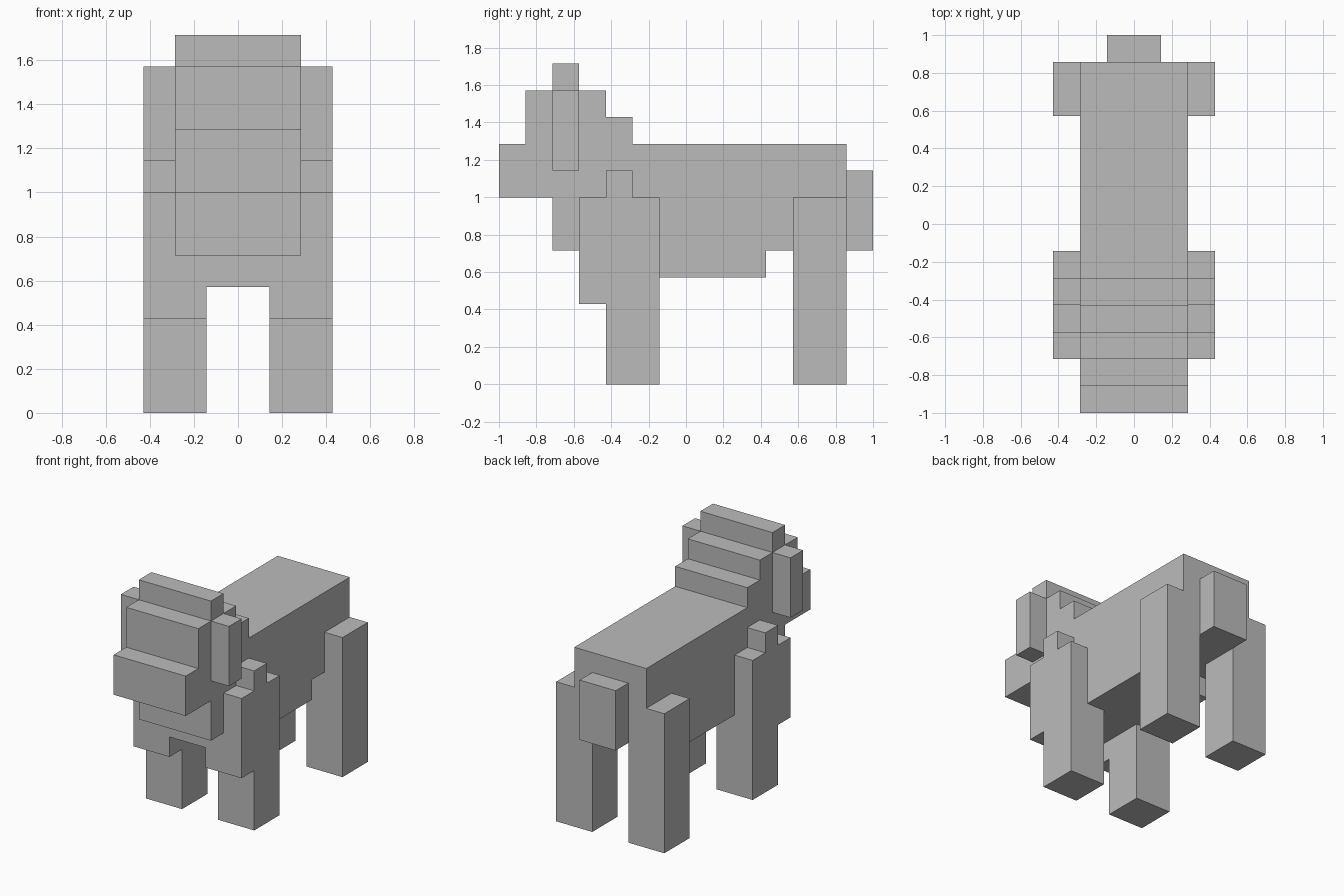
import bpy
import bmesh

if "Cube" in bpy.data.objects:
    bpy.data.objects.remove(bpy.data.objects["Cube"])

U = 1 / 7  # one block of the grid

grey = bpy.data.materials.new("plain_grey")
grey.diffuse_color = (0.5, 0.5, 0.5, 1)
grey.use_nodes = True
grey.node_tree.nodes["Principled BSDF"].inputs["Base Color"].default_value = grey.diffuse_color


def extrude_side(name, profile, x0, x1):
    """Extrude a side outline of (y, z) block positions from x0 to x1."""
    bm = bmesh.new()
    face = bm.faces.new([bm.verts.new((x0 * U, y * U, z * U)) for y, z in profile])
    out = bmesh.ops.extrude_face_region(bm, geom=[face])
    moved = [v for v in out["geom"] if isinstance(v, bmesh.types.BMVert)]
    bmesh.ops.translate(bm, verts=moved, vec=((x1 - x0) * U, 0, 0))
    bmesh.ops.recalc_face_normals(bm, faces=bm.faces)
    mesh = bpy.data.meshes.new(name)
    bm.to_mesh(mesh)
    bm.free()
    mesh.materials.append(grey)
    obj = bpy.data.objects.new(name, mesh)
    bpy.context.collection.objects.link(obj)


def pair(name, profile, x0, x1):
    extrude_side(name + "_right", profile, x0, x1)
    extrude_side(name + "_left", profile, -x1, -x0)


def rect(y0, y1, z0, z1):
    return [(y0, z0), (y1, z0), (y1, z1), (y0, z1)]


# Torso with stepped neck, head, crest and muzzle
extrude_side("torso_and_head", [
    (-7, 7), (-5, 7), (-5, 5), (-4, 5), (-4, 4), (3, 4), (3, 5), (6, 5),
    (6, 9), (-2, 9), (-2, 10), (-3, 10), (-3, 11), (-4, 11), (-4, 12),
    (-5, 12), (-5, 11), (-6, 11), (-6, 9), (-7, 9)], -2, 2)

# Tail
extrude_side("tail", rect(6, 7, 5, 8), -1, 1)

# Hanging ears
pair("ear", rect(-5, -4, 8, 11), 2, 3)

# Front legs with a thicker upper part, and shoulder bumps on top
pair("front_leg", [(-4, 3), (-3, 3), (-3, 0), (-1, 0), (-1, 7), (-4, 7)], 1, 3)
pair("shoulder", rect(-3, -2, 7, 8), 2, 3)

# Back legs
pair("back_leg", rect(4, 6, 0, 7), 1, 3)
